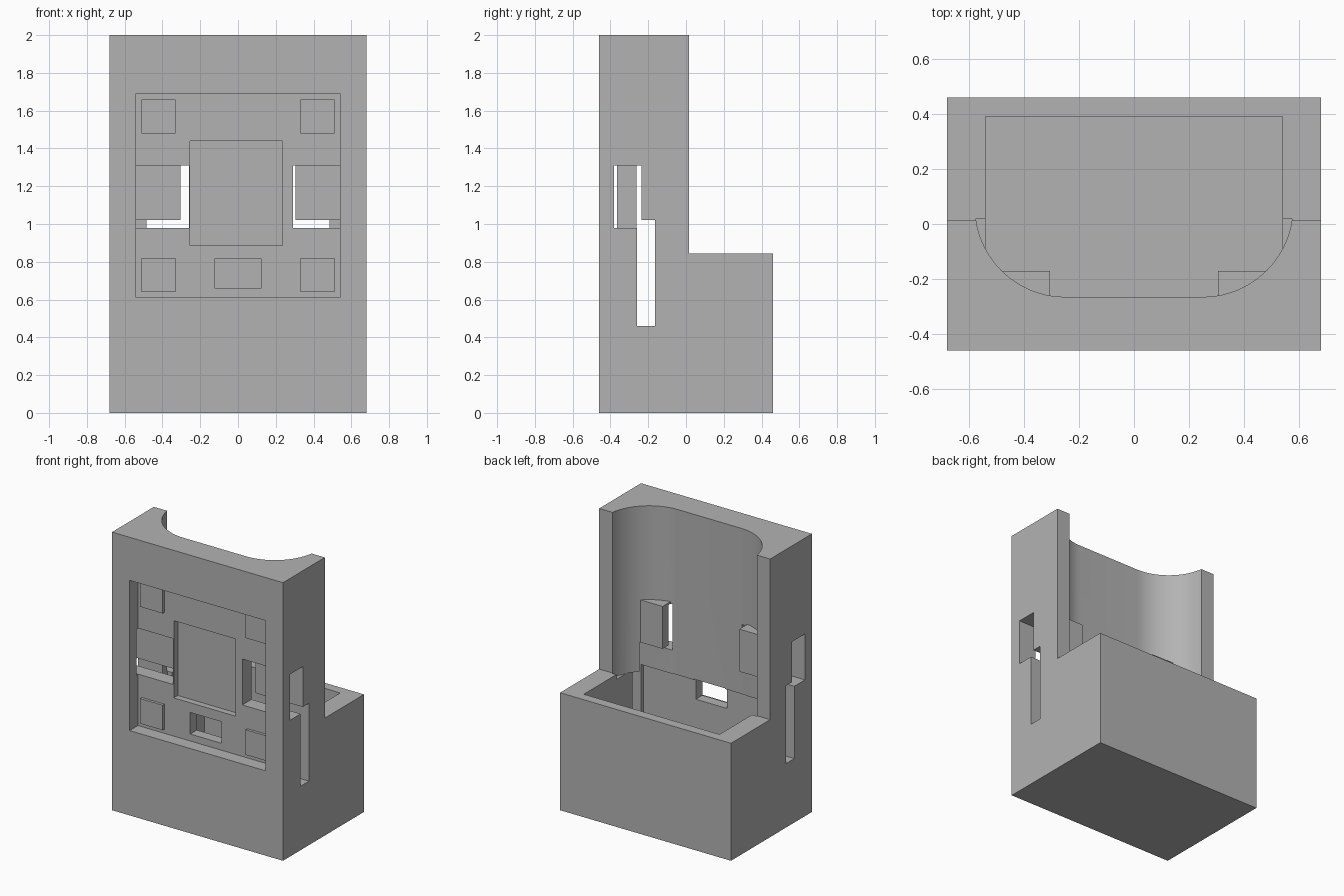
import bpy
import bmesh
from math import sin, cos, radians

old = bpy.data.objects.get("Cube")
if old:
    bpy.data.objects.remove(old, do_unlink=True)

grey = bpy.data.materials.new("plain grey")
grey.use_nodes = True
grey.diffuse_color = (0.45, 0.45, 0.45, 1)
grey.node_tree.nodes["Principled BSDF"].inputs["Base Color"].default_value = grey.diffuse_color


def make(name, bm):
    bmesh.ops.recalc_face_normals(bm, faces=bm.faces)
    mesh = bpy.data.meshes.new(name)
    bm.to_mesh(mesh)
    bm.free()
    mesh.materials.append(grey)
    obj = bpy.data.objects.new(name, mesh)
    bpy.context.collection.objects.link(obj)
    return obj


def prism(name, outline, z0, z1):
    """Extrude an x, y outline from z0 to z1."""
    bm = bmesh.new()
    face = bm.faces.new([bm.verts.new((x, y, z0)) for x, y in outline])
    ext = bmesh.ops.extrude_face_region(bm, geom=[face])["geom"]
    top = [v for v in ext if isinstance(v, bmesh.types.BMVert)]
    bmesh.ops.translate(bm, verts=top, vec=(0, 0, z1 - z0))
    return make(name, bm)


def box(name, xs, ys, zs):
    (x0, x1), (y0, y1) = sorted(xs), ys
    return prism(name, [(x0, y0), (x1, y0), (x1, y1), (x0, y1)], *zs)


def combine(target, other, operation):
    """Apply a boolean and discard the helper solid."""
    mod = target.modifiers.new("shape", "BOOLEAN")
    mod.operation = operation
    mod.solver = "EXACT"
    mod.object = other
    bpy.ops.object.select_all(action="DESELECT")
    target.select_set(True)
    bpy.context.view_layer.objects.active = target
    bpy.ops.object.modifier_apply(modifier=mod.name)
    bpy.data.objects.remove(other, do_unlink=True)


def cut(xs, ys, zs):
    combine(body, box("cutter", xs, ys, zs), "DIFFERENCE")


FRONT, FLOOR = -0.46, -0.365   # front face and floor of the front recess

# Tall body with a low tray at the back
body = box("housing", (-0.68, 0.68), (FRONT, 0.46), (0, 2))
cut((-1, 1), (0.015, 1), (0.845, 2.5))

# Rounded cavity: flat front wall with a large arc on each side
R, cx, cy = 0.328, 0.25, 0.063
arc = [(cx + R * cos(radians(a)), cy + R * sin(radians(a)))
       for a in [-90 + 82.5 * i / 20 for i in range(21)]]
outline = arc + [(-x, y) for x, y in reversed(arc)]
combine(body, prism("cavity_cutter", outline, 0.81, 2.2), "DIFFERENCE")

# Deep square tray cavity
cut((-0.54, 0.54), (-0.29, 0.39), (0.08, 0.81))
cut((-0.54, 0.54), (-0.05, 0.39), (0.7, 1))

# Inner blocks behind the side pockets
for s in (-1, 1):
    block = box("pocket_block", (s * 0.305, s * 0.56), (-0.3, -0.17), (0.95, 1.325))
    combine(body, block, "UNION")

# Front recess, deeper middle recess and lower window
cut((-0.54, 0.54), (-0.6, FLOOR), (0.61, 1.69))
cut((-0.255, 0.235), (-0.5, -0.32), (0.885, 1.44))
cut((-0.125, 0.125), (-0.5, -0.2), (0.66, 0.815))

# Side pockets and the long side slot
cut((-0.9, -0.26), (-0.38, -0.235), (0.98, 1.31))
cut((0.29, 0.9), (-0.38, -0.235), (0.98, 1.31))
cut((-0.9, 0.9), (-0.26, -0.165), (0.46, 1.02))

# Blind screw holes in the front
for x, z in ((-0.61, 1.84), (0.605, 1.84), (-0.61, 0.35)):
    bm = bmesh.new()
    bmesh.ops.create_cone(bm, cap_ends=True, segments=32, radius1=0.068,
                          radius2=0.068, depth=0.2)
    for v in bm.verts:
        v.co = (x + v.co.x, FRONT + v.co.z, z + v.co.y)
    combine(body, make("hole_cutter", bm), "DIFFERENCE")

# Raised pads in the corners of the front recess
for s in (-1, 1):
    for z in (0.64, 1.48):
        pad = box("pad", (s * 0.33, s * 0.51), (FLOOR - 0.02, FLOOR + 0.01), (z, z + 0.18))
        combine(body, pad, "UNION")

bpy.ops.object.select_all(action="DESELECT")
body.select_set(True)
bpy.context.view_layer.objects.active = body
bpy.ops.object.shade_smooth_by_angle(angle=radians(25))
